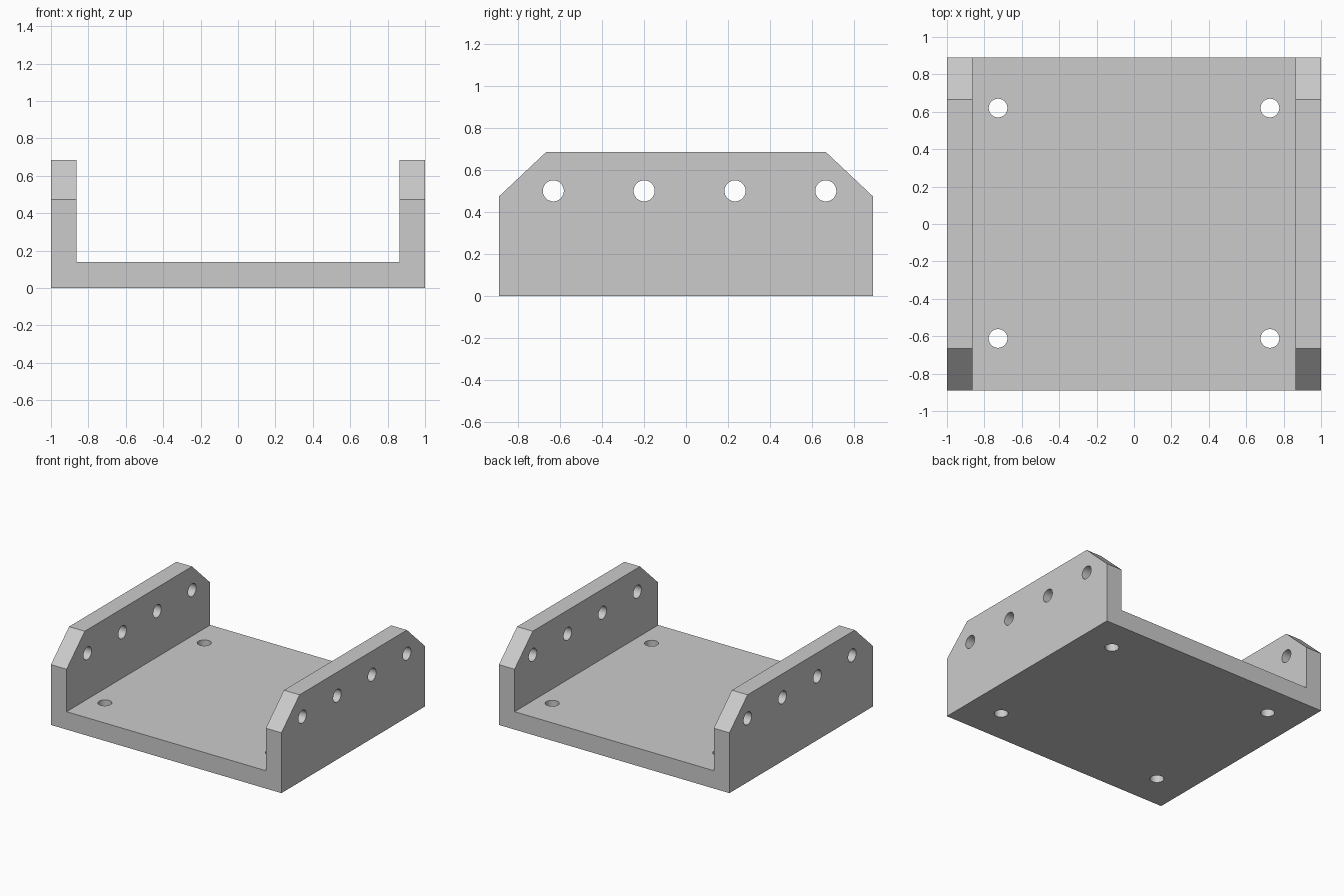
import bpy
import bmesh
import math
from mathutils import Vector

if "Cube" in bpy.data.objects:
    bpy.data.objects.remove(bpy.data.objects["Cube"])

HALF_X, HALF_Y, HEIGHT = 1.0, 0.89, 0.685
INNER_X, FLOOR_Z = 0.864, 0.14
CHAMFER_Y, CHAMFER_Z = 0.665, 0.473
HOLE_R = 0.05

grey = bpy.data.materials.new("plain grey")
grey.use_nodes = True
colour = (0.6, 0.6, 0.6, 1)
grey.diffuse_color = colour
grey.node_tree.nodes["Principled BSDF"].inputs["Base Color"].default_value = colour


def make_object(name, bm):
    bmesh.ops.recalc_face_normals(bm, faces=bm.faces)
    mesh = bpy.data.meshes.new(name)
    bm.to_mesh(mesh)
    bm.free()
    mesh.materials.append(grey)
    obj = bpy.data.objects.new(name, mesh)
    bpy.context.collection.objects.link(obj)
    return obj


# U-shaped channel: half profile mirrored, then extruded front to back
half = [(HALF_X, 0), (HALF_X, HEIGHT), (INNER_X, HEIGHT), (INNER_X, FLOOR_Z)]
profile = half + [(-x, z) for x, z in reversed(half)]
bm = bmesh.new()
face = bm.faces.new([bm.verts.new((x, -HALF_Y, z)) for x, z in profile])
extruded = bmesh.ops.extrude_face_region(bm, geom=[face])["geom"]
bmesh.ops.translate(bm, vec=(0, 2 * HALF_Y, 0),
                    verts=[v for v in extruded if isinstance(v, bmesh.types.BMVert)])

# Sloped upper corners on both side walls
for side in (-1, 1):
    normal = Vector((0, side * (HEIGHT - CHAMFER_Z), HALF_Y - CHAMFER_Y))
    cut = bmesh.ops.bisect_plane(
        bm, geom=bm.verts[:] + bm.edges[:] + bm.faces[:],
        plane_co=(0, side * CHAMFER_Y, HEIGHT), plane_no=normal, clear_outer=True)
    rim = [e for e in cut["geom_cut"] if isinstance(e, bmesh.types.BMEdge)]
    bmesh.ops.holes_fill(bm, edges=rim, sides=0)
bracket = make_object("channel_bracket", bm)


def drill(name, location, rotation, depth):
    bm = bmesh.new()
    bmesh.ops.create_cone(bm, cap_ends=True, segments=48,
                          radius1=HOLE_R, radius2=HOLE_R, depth=depth)
    cutter = make_object(name, bm)
    cutter.location = location
    cutter.rotation_euler = rotation
    cutter.hide_render = True
    bpy.context.view_layer.update()
    mod = bracket.modifiers.new(name, "BOOLEAN")
    mod.operation = "DIFFERENCE"
    mod.solver = "EXACT"
    mod.object = cutter
    bpy.context.view_layer.objects.active = bracket
    bpy.ops.object.modifier_apply(modifier=mod.name)
    bpy.data.objects.remove(cutter)


# Row of four holes through both walls
for i in range(4):
    drill("wall_hole", (0, -0.631 + i * 0.432, 0.5), (0, math.pi / 2, 0), 3)

# Mounting holes near the floor corners
for x in (-0.727, 0.727):
    for y in (-0.612, 0.62):
        drill("floor_hole", (x, y, FLOOR_Z / 2), (0, 0, 0), 0.4)

# Smooth hole walls, sharp outer edges
bpy.ops.object.select_all(action="DESELECT")
bracket.select_set(True)
bpy.context.view_layer.objects.active = bracket
bpy.ops.object.shade_smooth_by_angle(angle=math.radians(30))
